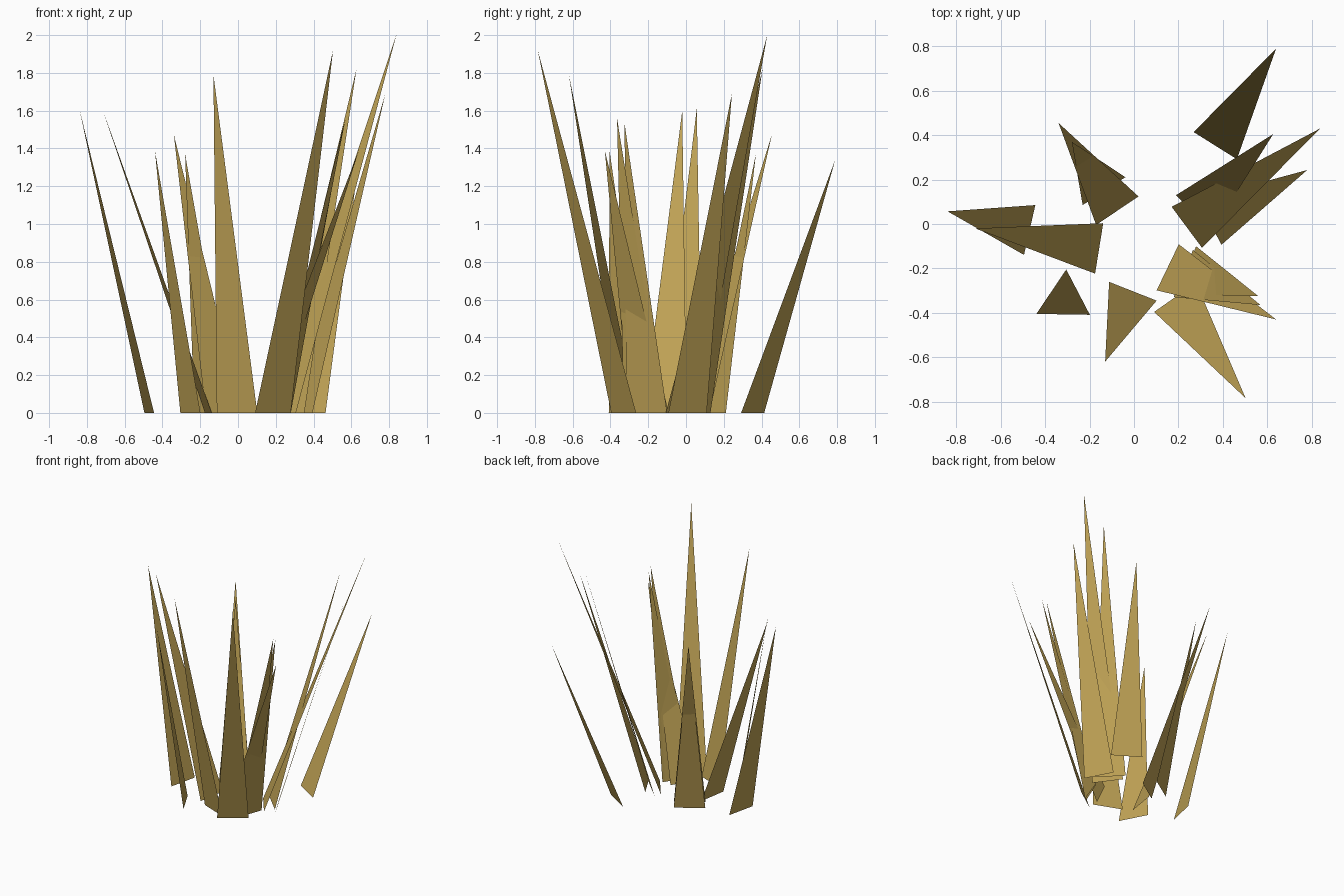
import bpy
from mathutils import Vector

# one dry-grass colour
straw = bpy.data.materials.new("dry_straw")
straw.diffuse_color = (0.52, 0.36, 0.09, 1.0)

WIDTH = 0.23  # base width of every blade


def blade(name, root, tip):
    """Flat triangular blade: base edge square to its outward lean, rising to a point."""
    r = Vector((root[0], root[1], 0.0))
    t = Vector(tip)
    lean = Vector((t.x - r.x, t.y - r.y, 0.0)).normalized()
    side = Vector((-lean.y, lean.x, 0.0)) * WIDTH / 2
    mesh = bpy.data.meshes.new(name)
    mesh.from_pydata([r - side, r + side, t], [], [(0, 2, 1)])
    mesh.materials.append(straw)
    obj = bpy.data.objects.new(name, mesh)
    bpy.context.collection.objects.link(obj)


# root centre (x, y) and tip (x, y, z) of each blade
blades = [
    # back right
    ((0.366, 0.353), (0.64, 0.79, 1.34)),
    ((0.238, -0.015), (0.838, 0.43, 2.0)),
    ((0.34, 0.008), (0.78, 0.243, 1.69)),
    ((0.27, 0.048), (0.627, 0.405, 1.82)),
    # front right
    ((0.185, -0.33), (0.503, -0.785, 1.92)),
    ((0.152, -0.195), (0.64, -0.43, 1.39)),
    ((0.24, -0.208), (0.56, -0.325, 1.53)),
    ((0.222, -0.223), (0.57, -0.365, 1.56)),
    # front left
    ((-0.252, -0.307), (-0.44, -0.405, 1.39)),
    ((-0.005, -0.303), (-0.13, -0.62, 1.79)),
    # left
    ((-0.47, -0.027), (-0.84, 0.057, 1.61)),
    ((-0.157, -0.11), (-0.715, -0.02, 1.6)),
    # back left
    ((-0.075, 0.06), (-0.34, 0.455, 1.475)),
    ((-0.135, 0.148), (-0.28, 0.37, 1.37)),
]

for i, (root, tip) in enumerate(blades, 1):
    blade(f"grass_blade_{i:02d}", root, tip)
